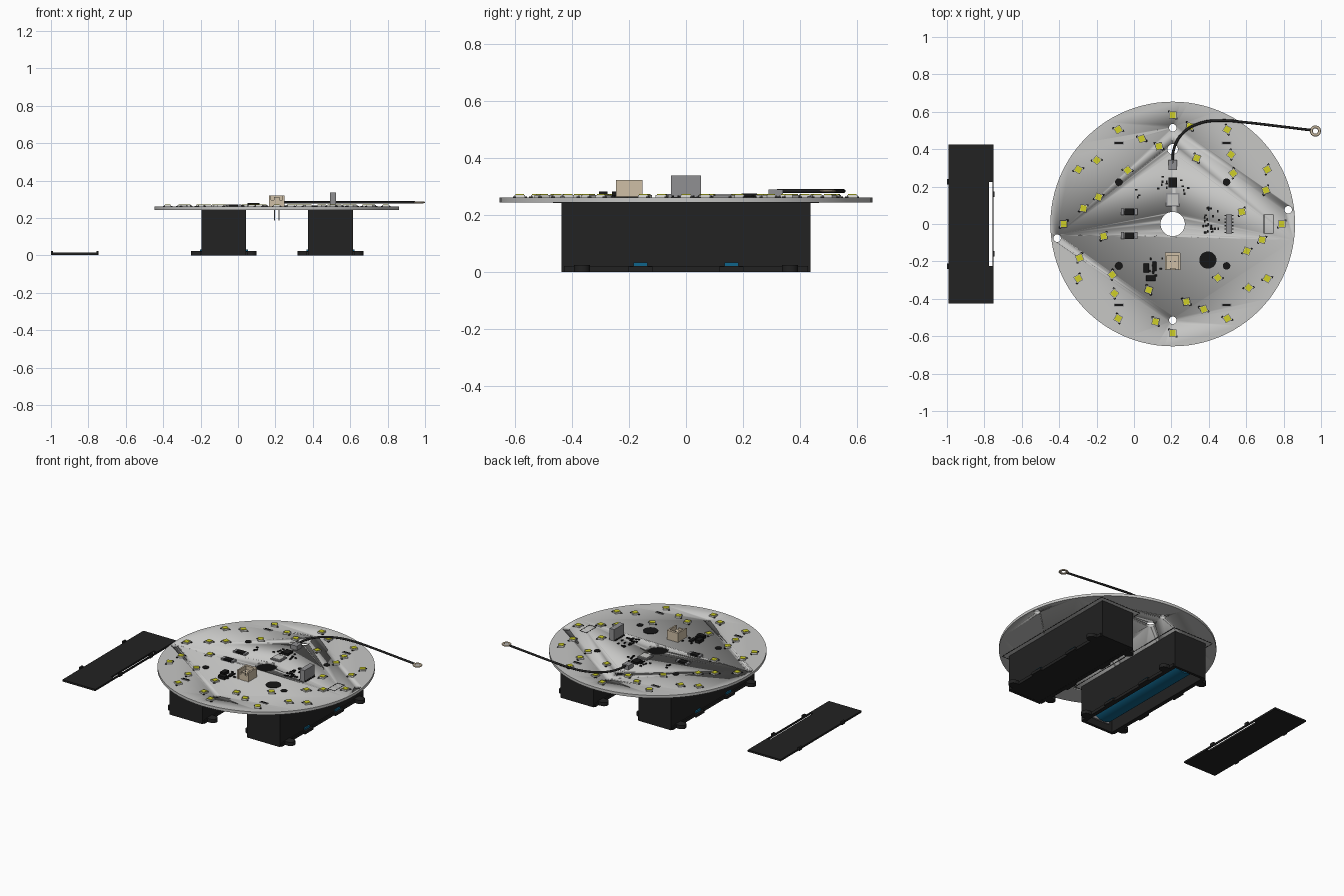
import bpy, bmesh, math, random
from mathutils import Matrix, Vector

if "Cube" in bpy.data.objects:
    bpy.data.objects.remove(bpy.data.objects["Cube"])
random.seed(4)
CX, TOP, BOT, R = 0.207, 0.261, 0.243, 0.654


def material(name, r, g, b):
    m = bpy.data.materials.new(name)
    m.use_nodes = True
    m.diffuse_color = (r, g, b, 1)
    m.node_tree.nodes["Principled BSDF"].inputs["Base Color"].default_value = (r, g, b, 1)
    return m


BOARD = material("board grey", 0.57, 0.57, 0.56)
BLACK = material("plastic black", 0.016, 0.016, 0.016)
YELLOW = material("lamp yellow", 0.62, 0.62, 0.02)
WHITE = material("lamp body white", 0.75, 0.75, 0.72)
TAN = material("connector tan", 0.62, 0.52, 0.38)
GREY = material("metal grey", 0.28, 0.28, 0.29)
BLUE = material("cell blue", 0.005, 0.13, 0.26)
INK = material("ink black", 0.008, 0.008, 0.008)


def finish(name, bm, mat, smooth=False):
    me = bpy.data.meshes.new(name)
    bm.to_mesh(me)
    bm.free()
    me.materials.append(mat)
    ob = bpy.data.objects.new(name, me)
    bpy.context.collection.objects.link(ob)
    if smooth:
        bpy.ops.object.select_all(action="DESELECT")
        ob.select_set(True)
        bpy.context.view_layer.objects.active = ob
        bpy.ops.object.shade_smooth_by_angle()
    return ob


def boxes(name, mat, items):
    """Each item: centre x, y, bottom z, size x, y, z and an optional turn."""
    bm = bmesh.new()
    for x, y, z, sx, sy, sz, *turn in items:
        m = (Matrix.Translation((x, y, z + sz / 2))
             @ Matrix.Rotation(turn[0] if turn else 0, 4, "Z")
             @ Matrix.Diagonal((sx, sy, sz, 1)))
        bmesh.ops.create_cube(bm, size=1, matrix=m)
    return finish(name, bm, mat)


def discs(name, mat, items, sides=32):
    """Each item: centre x, y, bottom z, radius, height."""
    bm = bmesh.new()
    for x, y, z, r, h in items:
        bmesh.ops.create_cone(bm, cap_ends=True, segments=sides, radius1=r, radius2=r,
                              depth=h, matrix=Matrix.Translation((x, y, z + h / 2)))
    return finish(name, bm, mat, True)


def outline(x, y, z, w, d, t=0.004):
    """Four thin printed bars around a rectangle."""
    return [(x + s * w / 2, y, z, t, d, 0.002) for s in (-1, 1)] + \
           [(x, y + s * d / 2, z, w, t, 0.002) for s in (-1, 1)]


# Round board with its holes cut through
board = discs("round_board", BOARD, [(CX, 0, BOT, R, TOP - BOT)], 96)
drill = [(CX, 0, 0.065), (CX, 0.40, 0.028), (CX, 0.515, 0.02), (CX, -0.515, 0.02),
         (CX - 0.618, -0.076, 0.02), (CX + 0.618, 0.076, 0.02)]
cutter = discs("hole_cutter", BOARD, [(x, y, 0.2, r, 0.1) for x, y, r in drill])
cutter.hide_render = True
mod = board.modifiers.new("holes", "BOOLEAN")
mod.operation, mod.object, mod.solver = "DIFFERENCE", cutter, "EXACT"
cut = bpy.data.meshes.new_from_object(
    board.evaluated_get(bpy.context.evaluated_depsgraph_get()))
board.modifiers.clear()
board.data = cut
bpy.data.objects.remove(cutter)

# Lamps in three rings of twelve, with solder pads at opposite corners
bodies, lamps, pads = [], [], []
for start, even, odd in ((0, 0.583, 0.583), (20, 0.53, 0.485), (10, 0.375, 0.422)):
    for k in range(12):
        a = math.radians(start + 30 * k)
        r = odd if k % 2 else even
        x, y = CX + r * math.cos(a), r * math.sin(a)
        bodies.append((x, y, TOP, 0.038, 0.038, 0.009, a))
        lamps.append((x, y, TOP, 0.031, 0.031, 0.012, a))
        for s in (-1, 1):
            b = a + math.pi / 4
            pads.append((x + s * 0.027 * math.cos(b), y + s * 0.027 * math.sin(b),
                         TOP, 0.011, 0.011, 0.003, a))
boxes("lamp_bodies", WHITE, bodies)
boxes("lamp_lenses", YELLOW, lamps)
boxes("lamp_pads", INK, pads)

# Screw heads, buzzer disc and terminal slots
corners = [(i, j) for i in (-1, 1) for j in (-1, 1)]
discs("screw_heads", INK, [(CX + i * 0.288, j * 0.224, TOP, 0.02, 0.003) for i, j in corners])
discs("dark_disc", INK, [(0.395, -0.193, TOP, 0.046, 0.003)])
boxes("terminal_slots", GREY, [(CX + i * 0.288, j * 0.433, TOP, 0.054, 0.018, 0.003)
                               for i, j in corners])
boxes("terminal_tabs", INK, [(CX + i * 0.288, j * 0.433, TOP, 0.044, 0.009, 0.005)
                             for i, j in corners])


# Cell holders: open-bottom boxes with rims, ears and clip loops
def holder(tag, x):
    w, d, t = 0.24, 0.875, 0.018
    parts = [(x, 0, BOT - t, w, d, t)]
    for s in (-1, 1):
        edge = x + s * w / 2
        parts += [(edge - s * t / 2, 0, 0, t, d, BOT),
                  (x, s * (d - t) / 2, 0, w, t, BOT),
                  (edge + s * 0.004, 0, 0, 0.008, d - 0.02, 0.02)]
        for e in (-1, 1):
            parts += [(edge + s * 0.013, e * 0.365, 0, 0.03, 0.056, 0.024),
                      (edge + s * 0.01, e * 0.16, 0, 0.022, 0.085, 0.018)]
    boxes(tag + "_holder", BLACK, parts)
    discs(tag + "_holder_ears", BLACK, [(x + i * (w / 2 + 0.028), j * 0.365, 0, 0.028, 0.024)
                                        for i, j in corners])
    boxes(tag + "_clip_windows", BLUE, [(x + i * (w / 2 + 0.004), j * 0.16, 0.02, 0.009, 0.05, 0.012)
                                        for i, j in corners])
    # Cell lying inside, between two contact plates
    bm = bmesh.new()
    bmesh.ops.create_cone(bm, cap_ends=True, segments=32, radius1=0.1, radius2=0.1, depth=0.76,
                          matrix=Matrix.Translation((x, 0, 0.122)) @ Matrix.Rotation(math.pi / 2, 4, "X"))
    finish(tag + "_cell", bm, BLUE, True)
    boxes(tag + "_contacts", GREY, [(x, s * 0.41, 0.04, 0.14, 0.01, 0.15) for s in (-1, 1)])


holder("open", -0.076)
holder("closed", 0.494)


# Lid with a long slot on one side and clips on both
def lid(name, x, z):
    parts = [(x - 0.012, 0, z, 0.216, 0.85, 0.012),
             (x + 0.118, 0, z, 0.006, 0.85, 0.012)]
    for s in (-1, 1):
        parts += [(x + 0.105, s * 0.325, z, 0.03, 0.2, 0.012),
                  (x - 0.122, s * 0.225, z, 0.012, 0.03, 0.022),
                  (x + 0.121, s * 0.16, z, 0.012, 0.03, 0.022)]
    return boxes(name, BLACK, parts)


lid("loose_lid", -0.872, 0.002)
boxes("closed_holder_lid", BLACK, [(0.494, 0, 0.001, 0.21, 0.845, 0.013)])

# Tan plug socket with side walls, inner wall and pins through the board
boxes("plug_socket", TAN, [(CX, -0.2, TOP, 0.066, 0.085, 0.035),
                           (CX, -0.16, TOP, 0.08, 0.016, 0.06),
                           (CX - 0.036, -0.2, TOP, 0.01, 0.09, 0.06),
                           (CX + 0.036, -0.2, TOP, 0.01, 0.09, 0.06),
                           (CX, -0.24, TOP, 0.03, 0.01, 0.05)])
boxes("plug_pins", GREY, [(CX + s * 0.012, -0.2, 0.185, 0.006, 0.006, 0.12) for s in (-1, 1)])

# Tall grey block and its feet
boxes("tall_block", GREY, [(0.508, 0, TOP, 0.034, 0.104, 0.076)])
boxes("block_feet", INK, [(0.508, -0.045 + 0.018 * k, TOP, 0.05, 0.007, 0.006) for k in range(6)])

# Chips and small parts on the board
boxes("wire_socket", GREY, [(CX, 0.315, TOP, 0.046, 0.052, 0.028)])
boxes("square_coil", GREY, [(CX, 0.13, TOP, 0.072, 0.072, 0.006)])
boxes("square_coil_top", BOARD, [(CX, 0.13, TOP, 0.058, 0.058, 0.012)])
boxes("dark_chips", INK, [(CX, 0.222, TOP, 0.046, 0.054, 0.014),
                          (0.065, -0.235, TOP, 0.03, 0.05, 0.02),
                          (0.09, -0.29, TOP, 0.05, 0.03, 0.02),
                          (0.11, -0.225, TOP, 0.02, 0.05, 0.008),
                          (-0.025, 0.066, TOP, 0.052, 0.034, 0.012),
                          (-0.025, -0.062, TOP, 0.052, 0.034, 0.012)])
boxes("resistor_ends", GREY, [(-0.025 + s * 0.036, y, TOP, 0.016, 0.036, 0.011)
                              for s in (-1, 1) for y in (0.066, -0.062)])
small = []
for x, y, w, d, count in ((0.42, 0.02, 0.1, 0.15, 22), (0.12, -0.23, 0.08, 0.1, 9),
                          (0.15, 0.22, 0.05, 0.07, 7), (0.02, 0.16, 0.03, 0.06, 4),
                          (0.27, 0.2, 0.04, 0.08, 5)):
    for k in range(count):
        small.append((x + random.uniform(-w, w) / 2, y + random.uniform(-d, d) / 2,
                      TOP, 0.013, 0.009, 0.006, random.choice((0, math.pi / 2))))
boxes("small_parts", INK, small)

# Printed outlines on top and below
boxes("printed_outlines", INK, outline(0.72, 0, TOP - 0.001, 0.05, 0.1)
      + outline(-0.076, 0, BOT - 0.001, 0.3, 0.93) + outline(0.494, 0, BOT - 0.001, 0.3, 0.93))

# Curved lead
curve = bpy.data.curves.new("lead_path", "CURVE")
curve.dimensions, curve.bevel_depth, curve.bevel_resolution = "3D", 0.007, 2
path = [(CX, 0.32), (0.213, 0.4), (0.26, 0.485), (0.35, 0.538), (0.47, 0.553),
        (0.6, 0.543), (0.78, 0.522), (0.945, 0.502)]
spline = curve.splines.new("BEZIER")
spline.bezier_points.add(len(path) - 1)
for p, (x, y) in zip(spline.bezier_points, path):
    p.co = Vector((x, y, 0.283))
    p.handle_left_type = p.handle_right_type = "AUTO"
curve.materials.append(BLACK)
path_ob = bpy.data.objects.new("lead_path", curve)
bpy.context.collection.objects.link(path_ob)
mesh = bpy.data.meshes.new_from_object(path_ob.evaluated_get(bpy.context.evaluated_depsgraph_get()))
bpy.data.objects.remove(path_ob)
lead = bpy.data.objects.new("curved_lead", mesh)
bpy.context.collection.objects.link(lead)

# Ring terminal at the end of the lead
bpy.ops.mesh.primitive_torus_add(major_radius=0.022, minor_radius=0.008, major_segments=32,
                                 minor_segments=8, location=(0.97, 0.497, 0.283))
ring = bpy.context.object
ring.name = "ring_terminal"
ring.scale.z = 0.6
ring.data.materials.append(TAN)
bpy.ops.object.shade_smooth_by_angle()
